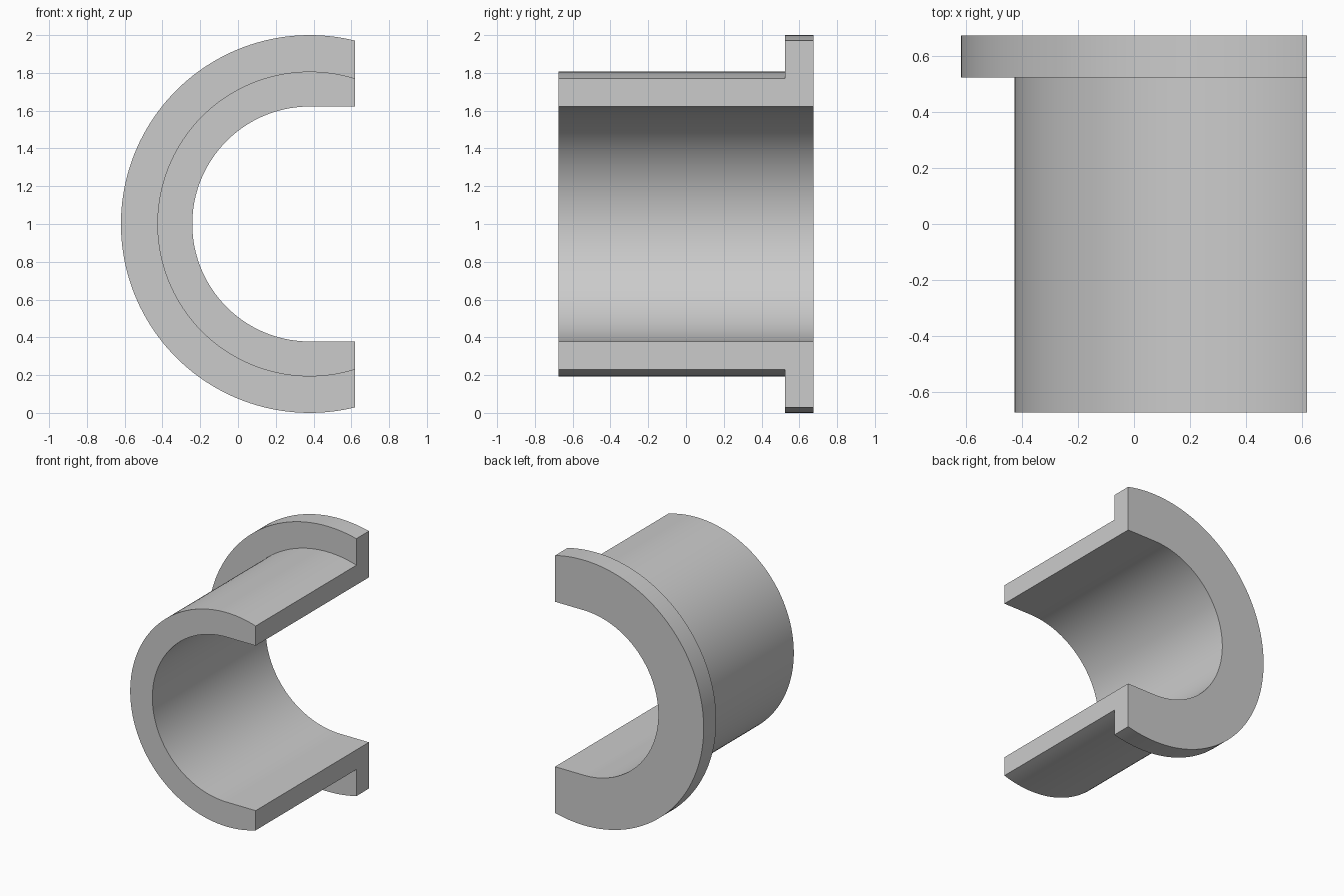
import bpy, bmesh
from math import pi, cos, sin, acos

cube = bpy.data.objects.get("Cube")
if cube:
    bpy.data.objects.remove(cube, do_unlink=True)

CX, CZ = 0.38, 1.0                       # bore axis
CUT = 0.62                               # flat open side
BORE, SLEEVE, FLANGE = 0.622, 0.807, 1.0
FRONT, STEP, BACK = -0.675, 0.525, 0.675
STEPS = 96


def outer_curve(r):
    """Arc from the upper cut edge round to the lower one."""
    a = acos((CUT - CX) / r)
    return [(CX + r * cos(t), CZ + r * sin(t))
            for t in (a + (2 * pi - 2 * a) * i / STEPS for i in range(STEPS + 1))]


def bore_curve(r):
    """Half circle with straight runs out to the cut."""
    n = STEPS - 2
    arc = [(CX + r * cos(t), CZ + r * sin(t))
           for t in (pi / 2 + pi * i / n for i in range(n + 1))]
    return [(CUT, CZ + r)] + arc + [(CUT, CZ - r)]


# L-shaped section carried round the C
bore, sleeve, flange = bore_curve(BORE), outer_curve(SLEEVE), outer_curve(FLANGE)
section = [(bore, FRONT), (sleeve, FRONT), (sleeve, STEP),
           (flange, STEP), (flange, BACK), (bore, BACK)]

bm = bmesh.new()
rails = [[bm.verts.new((x, y, z)) for x, z in curve] for curve, y in section]
for a, b in zip(rails, rails[1:] + rails[:1]):
    for i in range(STEPS):
        bm.faces.new((a[i], b[i], b[i + 1], a[i + 1]))

# Flat end faces
for end in (0, -1):
    bm.faces.new([rail[end] for rail in rails])
bmesh.ops.recalc_face_normals(bm, faces=bm.faces)

mesh = bpy.data.meshes.new("flanged_half_bushing")
bm.to_mesh(mesh)
bm.free()
bushing = bpy.data.objects.new("flanged_half_bushing", mesh)
bpy.context.collection.objects.link(bushing)

# Plain grey
grey = bpy.data.materials.new("plain grey")
grey.use_nodes = True
colour = (0.6, 0.6, 0.6, 1)
grey.diffuse_color = colour
grey.node_tree.nodes["Principled BSDF"].inputs["Base Color"].default_value = colour
mesh.materials.append(grey)

# Smooth curved walls, sharp rims
bpy.ops.object.select_all(action="DESELECT")
bushing.select_set(True)
bpy.context.view_layer.objects.active = bushing
bpy.ops.object.shade_smooth_by_angle(angle=pi / 6)
